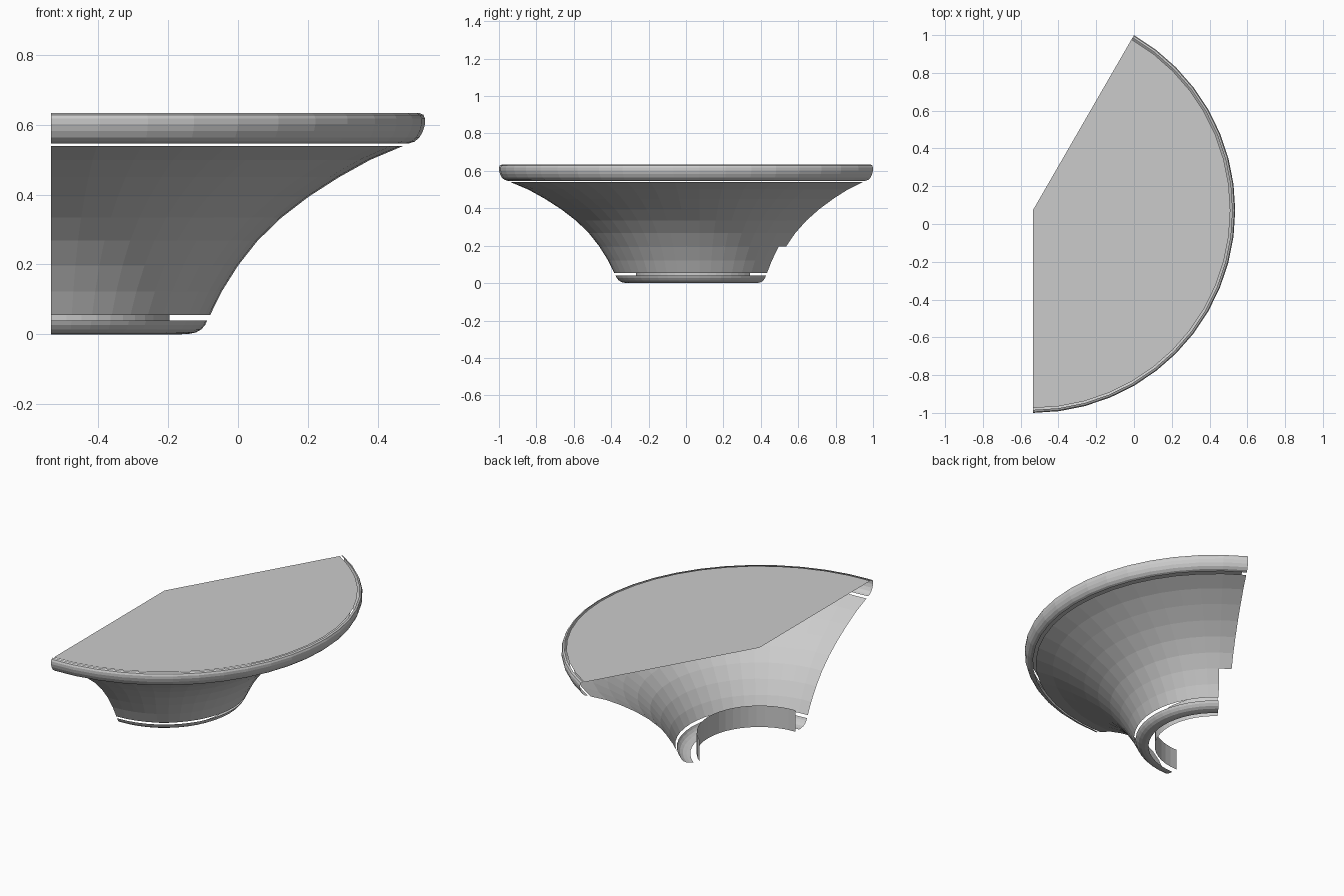
import bpy, bmesh, math

if "Cube" in bpy.data.objects:
    bpy.data.objects.remove(bpy.data.objects["Cube"])

R = 2 / (1 + math.sin(math.radians(60)))   # outer radius of the 150 degree sector
CX, CY = -R / 2, R - 1                     # axis of revolution
STEP = 7.5                                 # degrees per facet


def ring_point(r, z, i):
    a = math.radians(-90 + STEP * i)
    return (CX + r * math.cos(a), CY + r * math.sin(a), z)


def finish(name, bm):
    mesh = bpy.data.meshes.new(name)
    bm.to_mesh(mesh)
    bm.free()
    obj = bpy.data.objects.new(name, mesh)
    bpy.context.collection.objects.link(obj)
    return obj


def sweep(name, profile, segs_for_row):
    """Open shell swept around the axis; profile is (radius, z), bottom to top."""
    bm = bmesh.new()
    grid = [[bm.verts.new(ring_point(r, z, i)) for i in range(21)] for r, z in profile]
    for k in range(len(profile) - 1):
        for i in range(segs_for_row(k)):
            bm.faces.new((grid[k][i], grid[k][i + 1], grid[k + 1][i + 1], grid[k + 1][i]))
    loose = [v for v in bm.verts if not v.link_faces]
    bmesh.ops.delete(bm, geom=loose, context='VERTS')
    return finish(name, bm)


# Flat counter top
bm = bmesh.new()
apex = bm.verts.new((CX, CY, 0.632))
edge = [bm.verts.new(ring_point(1.046, 0.632, i)) for i in range(21)]
for a, b in zip(edge, edge[1:]):
    bm.faces.new((apex, a, b))
bmesh.ops.dissolve_faces(bm, faces=bm.faces[:])
finish("counter_top", bm)

# Rounded rim
sweep("rim", [(1.026, 0.547), (1.042, 0.552), (1.056, 0.564), (1.066, 0.582),
              (R, 0.602), (R, 0.618), (1.067, 0.629), (1.056, 0.634)], lambda k: 20)

# Flared body, the two lowest rows stop one facet short
sweep("flared_body", [(0.456, 0.055), (0.489, 0.122), (0.536, 0.197), (0.592, 0.268),
                      (0.660, 0.334), (0.738, 0.394), (0.825, 0.450), (0.915, 0.500),
                      (1.010, 0.540)], lambda k: 19 if k < 2 else 20)

# Rounded base lip
sweep("base_lip", [(0.375, 0.0), (0.395, 0.001), (0.415, 0.005), (0.431, 0.014),
                   (0.442, 0.027), (0.448, 0.040)], lambda k: 19)

# Upright inner band
sweep("inner_band", [(0.34, 0.0), (0.34, 0.128)], lambda k: 19)
